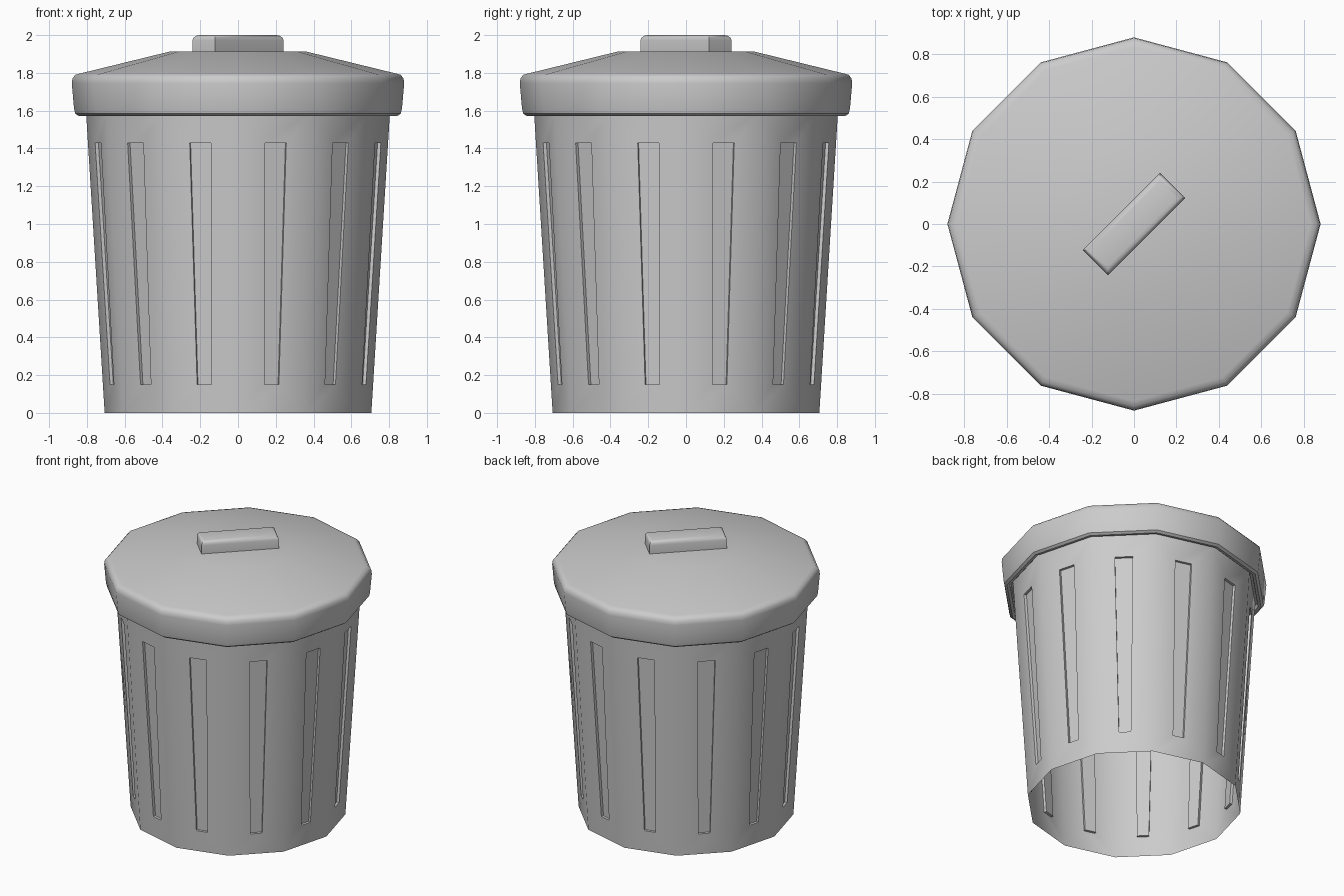
import bpy, bmesh
from math import radians, cos, sin, pi
from mathutils import Vector, Matrix

if "Cube" in bpy.data.objects:
    bpy.data.objects.remove(bpy.data.objects["Cube"])

SIDES = 12


def ring_point(r, i, z):
    a = 2 * pi * i / SIDES
    return Vector((r * cos(a), r * sin(a), z))


def finish(bm, name):
    bmesh.ops.remove_doubles(bm, verts=bm.verts, dist=1e-4)
    bmesh.ops.recalc_face_normals(bm, faces=bm.faces)
    mesh = bpy.data.meshes.new(name)
    bm.to_mesh(mesh)
    bm.free()
    obj = bpy.data.objects.new(name, mesh)
    bpy.context.collection.objects.link(obj)
    bpy.ops.object.select_all(action='DESELECT')
    obj.select_set(True)
    bpy.context.view_layer.objects.active = obj
    bpy.ops.object.shade_smooth_by_angle(angle=radians(40))
    return obj


def quad_face(bm, pts):
    bm.faces.new([bm.verts.new(p) for p in pts])


# Body: open-bottomed tapered shell, one recessed slot per side
bm = bmesh.new()
R0, R1, TOP = 0.706, 0.805, 1.60
SLOT_LOW, SLOT_HIGH, DEPTH = (0.15, 0.039), (1.43, 0.059), 0.018
for i in range(SIDES):
    outer = [ring_point(R0, i, 0), ring_point(R0, i + 1, 0),
             ring_point(R1, i + 1, TOP), ring_point(R1, i, TOP)]
    side = (outer[1] - outer[0]).normalized()
    low, high = (outer[0] + outer[1]) / 2, (outer[2] + outer[3]) / 2
    inward = -side.cross(high - low).normalized()
    slot = [low.lerp(high, z / TOP) + side * w * s
            for (z, w), s in ((SLOT_LOW, -1), (SLOT_LOW, 1), (SLOT_HIGH, 1), (SLOT_HIGH, -1))]
    floor = [p + Vector((inward.x, inward.y, 0)) * DEPTH for p in slot]
    for a, b in ((outer, slot), (slot, floor)):
        for k in range(4):
            n = (k + 1) % 4
            quad_face(bm, (a[k], a[n], b[n], b[k]))
    quad_face(bm, floor)
finish(bm, "bin_body")

# Lid: twelve-sided rounded rim, shallow cone and flat cap
profile = [(0.80, 1.60), (0.82, 1.60), (0.825, 1.575), (0.845, 1.573), (0.862, 1.585),
           (0.868, 1.61), (0.880, 1.745), (0.876, 1.772), (0.86, 1.79), (0.835, 1.797),
           (0.365, 1.912)]
bm = bmesh.new()
rings = [[bm.verts.new(ring_point(r, i, z)) for i in range(SIDES)] for r, z in profile]
for a, b in zip(rings, rings[1:]):
    for i in range(SIDES):
        n = (i + 1) % SIDES
        bm.faces.new((a[i], a[n], b[n], b[i]))
bm.faces.new(rings[-1])
finish(bm, "lid")

# Handle: diagonal bar with rounded upper edges
bm = bmesh.new()
bmesh.ops.create_cube(bm, size=1)
bmesh.ops.transform(bm, verts=bm.verts,
                    matrix=Matrix.Translation((0, 0, 1.955)) @ Matrix.Rotation(radians(45), 4, 'Z')
                    @ Matrix.Diagonal((0.515, 0.168, 0.09, 1)))
top_edges = [e for e in bm.edges if all(v.co.z > 1.98 for v in e.verts)]
bmesh.ops.bevel(bm, geom=top_edges, offset=0.028, segments=3, profile=0.5, affect='EDGES')
finish(bm, "lid_handle")
